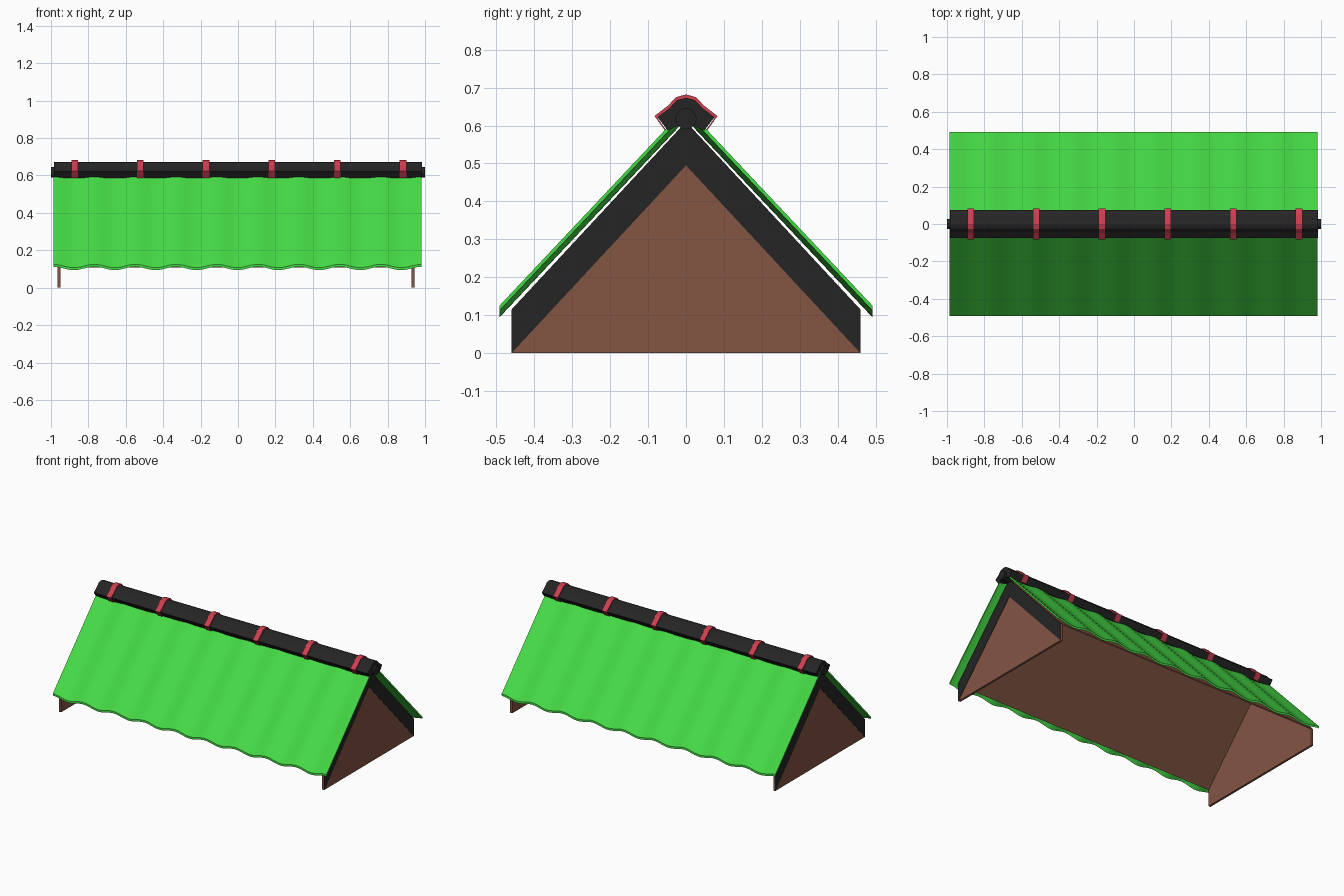
import bpy, bmesh, math

if "Cube" in bpy.data.objects:
    bpy.data.objects.remove(bpy.data.objects["Cube"])


def material(name, color):
    m = bpy.data.materials.new(name)
    m.diffuse_color = (*color, 1)
    m.use_nodes = True
    m.node_tree.nodes["Principled BSDF"].inputs["Base Color"].default_value = m.diffuse_color
    return m


GREEN = material("green_tile", (0.06, 0.70, 0.06))
BLACK = material("black_trim", (0.018, 0.018, 0.018))
BROWN = material("brown_wood", (0.23, 0.09, 0.055))
RED = material("red_band", (0.60, 0.05, 0.08))


def finish(bm, name, mat, smooth=None):
    bmesh.ops.recalc_face_normals(bm, faces=bm.faces)
    me = bpy.data.meshes.new(name)
    bm.to_mesh(me)
    bm.free()
    ob = bpy.data.objects.new(name, me)
    bpy.context.collection.objects.link(ob)
    me.materials.append(mat)
    if smooth:
        bpy.ops.object.select_all(action='DESELECT')
        ob.select_set(True)
        bpy.context.view_layer.objects.active = ob
        bpy.ops.object.shade_smooth_by_angle(angle=math.radians(smooth))
    return ob


def prism(name, profile, x0, x1, mat, smooth=None):
    """Extrude a closed (y, z) outline along x."""
    bm = bmesh.new()
    f = bm.faces.new([bm.verts.new((x0, y, z)) for y, z in profile])
    ext = bmesh.ops.extrude_face_region(bm, geom=[f])
    moved = [v for v in ext['geom'] if isinstance(v, bmesh.types.BMVert)]
    bmesh.ops.translate(bm, verts=moved, vec=(x1 - x0, 0, 0))
    return finish(bm, name, mat, smooth)


def mirrored(half):
    """Complete a right-hand (y, z) path, which ends on y = 0, to the left."""
    return half + [(-y, z) for y, z in reversed(half[:-1])]


# gable walls with black bargeboards on the outer face
W, EAVE, PEAK, INNER = 0.46, 0.115, 0.61, 0.495
pentagon = [(W, 0), (W, EAVE), (0, PEAK), (-W, EAVE), (-W, 0)]
chevron = pentagon + [(0, INNER)]
for side, inner, outer in (("left", -0.95, -0.964), ("right", 0.927, 0.941)):
    prism(f"gable_wall_{side}", pentagon, inner, outer, BROWN)
    prism(f"bargeboard_{side}", chevron, outer, outer + math.copysign(0.002, outer), BLACK)

# brown boarding under each slope
for side, s in (("front", -1), ("back", 1)):
    board = [(0, PEAK), (s * W, EAVE), (s * W, EAVE - 0.008), (0, PEAK - 0.008)]
    prism(f"roof_boarding_{side}", board, -0.955, 0.935, BROWN)

# corrugated tile sheets, cut vertically at ridge and eave
X0, X1, WAVES, STEPS = -0.987, 0.981, 9, 12
n = WAVES * STEPS
for side, s in (("front", -1), ("back", 1)):
    bm = bmesh.new()
    rings = []
    for i in range(n + 1):
        x = X0 + (X1 - X0) * i / n
        wave = 0.009 * math.cos(2 * math.pi * i / STEPS)
        rings.append([bm.verts.new((x, s * y, z + wave)) for y, z in
                      ((0.02, 0.617), (0.492, 0.116), (0.492, 0.103), (0.02, 0.604))])
    for a, b in zip(rings, rings[1:]):
        for k in range(4):
            bm.faces.new((a[k], a[(k + 1) % 4], b[(k + 1) % 4], b[k]))
    bm.faces.new(rings[0])
    bm.faces.new(rings[-1])
    finish(bm, f"roof_tiles_{side}", GREEN, 40)

# ridge cap
cap = mirrored([(0.048, 0.587), (0.075, 0.622), (0.044, 0.645), (0.024, 0.667), (0, 0.673)])
prism("ridge_cap", cap + [(-0.02, 0.6), (0.02, 0.6)], -0.985, 0.985, BLACK)

# round ridge beam poking out of both ends
beam = [(0.028 * math.cos(math.tau * k / 16), 0.618 + 0.028 * math.sin(math.tau * k / 16))
        for k in range(16)]
prism("ridge_beam", beam, -1, 1, BLACK, 40)

# red straps around the cap
outer = mirrored([(0.055, 0.586), (0.083, 0.625), (0.047, 0.653), (0.026, 0.675), (0, 0.682)])
inner = mirrored([(0.051, 0.586), (0.076, 0.621), (0.043, 0.643), (0.023, 0.665), (0, 0.671)])
for k in range(6):
    x = -0.873 + 0.351 * k
    prism(f"ridge_strap_{k + 1}", outer + inner[::-1], x - 0.018, x + 0.018, RED)
